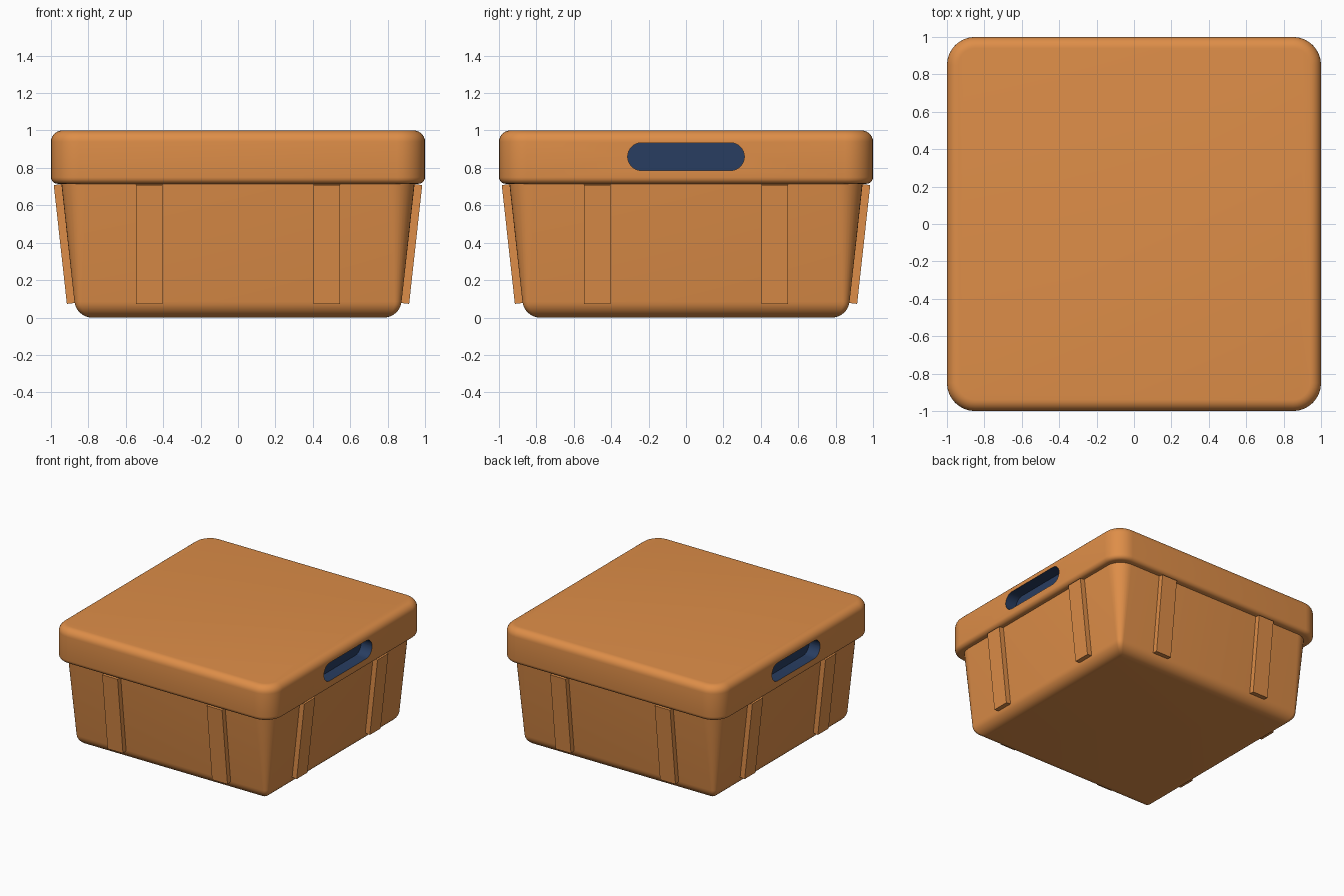
import bpy, bmesh, math
from mathutils import Matrix

if "Cube" in bpy.data.objects:
    bpy.data.objects.remove(bpy.data.objects["Cube"])


def material(name, rgb):
    m = bpy.data.materials.new(name)
    m.diffuse_color = (*rgb, 1)
    m.use_nodes = True
    m.node_tree.nodes["Principled BSDF"].inputs["Base Color"].default_value = m.diffuse_color
    return m


ORANGE = material("orange plastic", (0.73, 0.27, 0.065))
NAVY = material("navy recess", (0.021, 0.047, 0.12))


def finish(name, bm, mats=(ORANGE,), index=0):
    bmesh.ops.recalc_face_normals(bm, faces=bm.faces)
    for f in bm.faces:
        f.material_index = index
    me = bpy.data.meshes.new(name)
    bm.to_mesh(me)
    bm.free()
    ob = bpy.data.objects.new(name, me)
    bpy.context.collection.objects.link(ob)
    for m in mats:
        me.materials.append(m)
    return ob


def smooth(ob):
    bpy.ops.object.select_all(action='DESELECT')
    ob.select_set(True)
    bpy.context.view_layer.objects.active = ob
    bpy.ops.object.shade_smooth_by_angle(angle=math.radians(35))


def rounded_ring(bm, z, hx, hy, r, n=8):
    ring = []
    for q, (sx, sy) in enumerate([(1, 1), (-1, 1), (-1, -1), (1, -1)]):
        for i in range(n + 1):
            a = math.pi / 2 * (q + i / n)
            ring.append(bm.verts.new((sx * (hx - r) + r * math.cos(a),
                                      sy * (hy - r) + r * math.sin(a), z)))
    return ring


def loft(sections):
    """Skin rounded rectangles given as (z, half x, half y, corner radius)."""
    bm = bmesh.new()
    rings = [rounded_ring(bm, *s) for s in sections]
    for a, b in zip(rings, rings[1:]):
        for i in range(len(a)):
            j = (i + 1) % len(a)
            bm.faces.new((a[i], a[j], b[j], b[i]))
    bm.faces.new(rings[0][::-1])
    bm.faces.new(rings[-1])
    return bm


# Tapered tub with a rounded bottom edge
sections = []
for i in range(9):
    t = math.radians(84 * i / 8)
    h = 0.78 + 0.095 * math.sin(t)
    sections.append((0.095 * (1 - math.cos(t)), h, h, 0.01 + 0.03 * i / 8))
sections.append((0.73, 0.946, 0.946, 0.13))
smooth(finish("tub", loft(sections)))

# Lid with softened top and bottom edges
sections = []
for i in range(6):
    t = math.pi / 2 * i / 5
    d = 0.035 * (1 - math.sin(t))
    sections.append((0.715 + 0.035 * (1 - math.cos(t)), 1 - d, 1 - d, 0.15 - d))
for i in range(8):
    t = math.pi / 2 * i / 7
    d = 0.06 * (1 - math.cos(t))
    sections.append((0.94 + 0.06 * math.sin(t), 1 - d, 1 - d, 0.15 - d))
lid = finish("lid", loft(sections), (ORANGE, NAVY))

# Handle recesses in the right and left of the lid
for side in (1, -1):
    bm = loft([(-0.1, 0.074, 0.312, 0.0735), (0.1, 0.074, 0.312, 0.0735)])
    bm.transform(Matrix.Translation((side, 0, 0.86)) @ Matrix.Rotation(math.pi / 2, 4, 'Y'))
    cutter = finish("handle_cutter", bm, (ORANGE, NAVY), 1)
    cutter.hide_render = True
    mod = lid.modifiers.new("handle", 'BOOLEAN')
    mod.operation = 'DIFFERENCE'
    mod.solver = 'EXACT'
    mod.object = cutter
    bpy.context.view_layer.objects.active = lid
    bpy.ops.object.modifier_apply(modifier=mod.name)
    bpy.data.objects.remove(cutter)
smooth(lid)

# Two sloping ribs on each of the four walls
for k, wall in enumerate(("right", "back", "left", "front")):
    for s in (-1, 1):
        bm = bmesh.new()
        profile = [(0.85, 0.08), (0.915, 0.073), (0.985, 0.708), (0.92, 0.716)]
        a, b = [[bm.verts.new((x, y, z)) for x, z in profile]
                for y in (s * 0.405, s * 0.545)]
        bm.faces.new(a)
        bm.faces.new(b[::-1])
        for i in range(4):
            j = (i + 1) % 4
            bm.faces.new((a[i], b[i], b[j], a[j]))
        bm.transform(Matrix.Rotation(k * math.pi / 2, 4, 'Z'))
        finish(wall + "_rib", bm)
